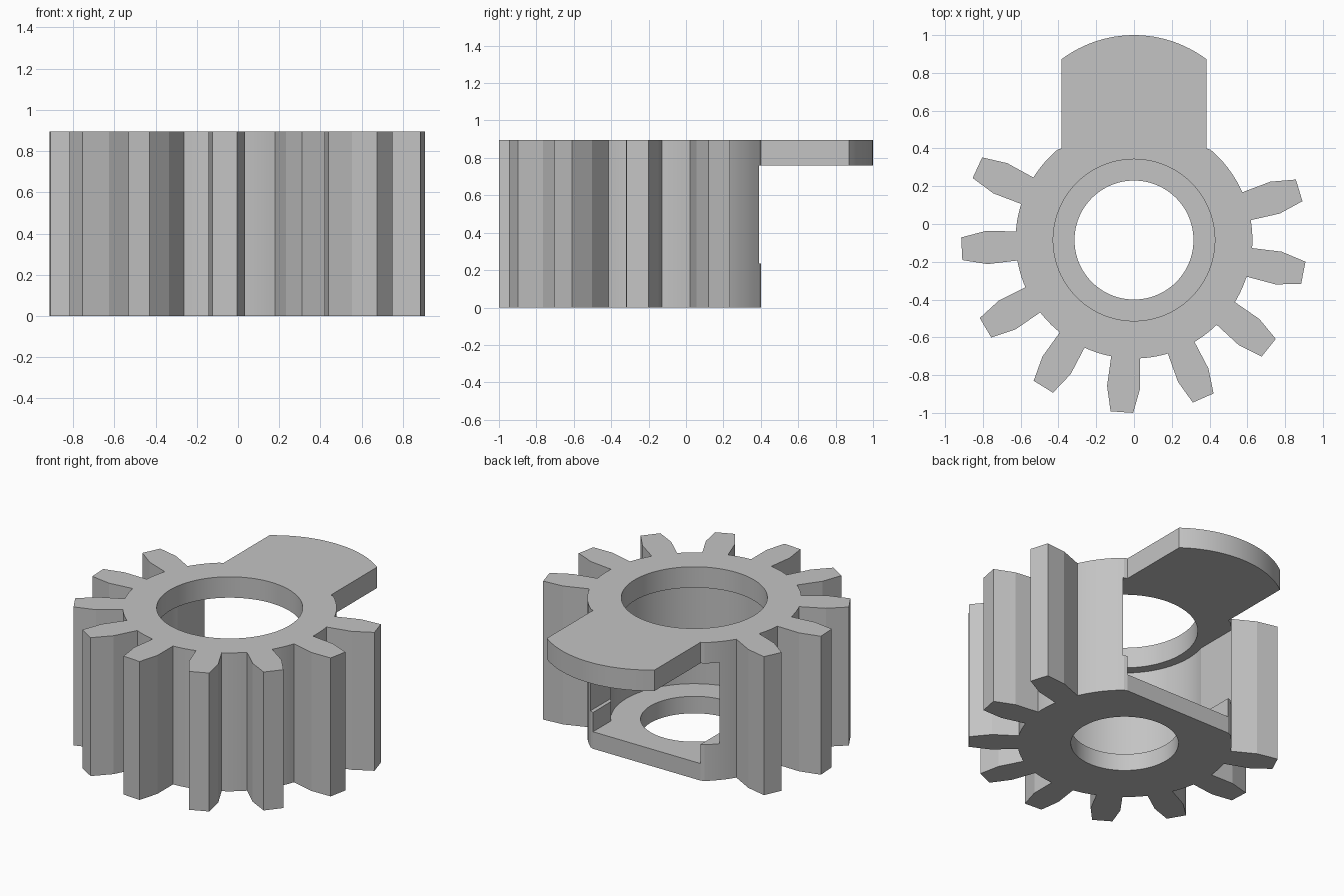
import bpy, bmesh
from math import sin, cos, asin, atan2, radians, degrees, pi

HEIGHT, ARM_Z, LEDGE_Z, FLOOR_Z = 0.895, 0.76, 0.235, 0.11
CY = -0.085                      # gear axis
ROOT_R, ARM_W, BACK_Y = 0.627, 0.385, 0.40

if "Cube" in bpy.data.objects:
    bpy.data.objects.remove(bpy.data.objects["Cube"])

grey = bpy.data.materials.new("plain grey")
grey.use_nodes = True
grey.diffuse_color = (0.55, 0.55, 0.55, 1)
grey.node_tree.nodes["Principled BSDF"].inputs["Base Color"].default_value = (0.55, 0.55, 0.55, 1)


def prism(name, outline, z0, z1):
    """Extrude a flat outline from z0 to z1."""
    bm = bmesh.new()
    face = bm.faces.new([bm.verts.new((x, y, z0)) for x, y in outline])
    top = bmesh.ops.extrude_face_region(bm, geom=[face])["geom"]
    for v in top:
        if isinstance(v, bmesh.types.BMVert):
            v.co.z = z1
    bmesh.ops.recalc_face_normals(bm, faces=bm.faces)
    mesh = bpy.data.meshes.new(name)
    bm.to_mesh(mesh)
    bm.free()
    mesh.materials.append(grey)
    obj = bpy.data.objects.new(name, mesh)
    bpy.context.collection.objects.link(obj)
    return obj


def arc(r, a0, a1, n, cy=CY):
    """Points on an arc, angles in degrees."""
    return [(r * cos(radians(a0 + (a1 - a0) * i / n)),
             cy + r * sin(radians(a0 + (a1 - a0) * i / n))) for i in range(n + 1)]


def circle(r):
    return arc(r, 0, 360, 96)[:-1]


def box(x0, x1, y0, y1):
    return [(x0, y0), (x1, y0), (x1, y1), (x0, y1)]


def boolean(target, tool, operation):
    bpy.context.view_layer.objects.active = target
    mod = target.modifiers.new(operation.lower(), "BOOLEAN")
    mod.object, mod.operation, mod.solver = tool, operation, "EXACT"
    bpy.ops.object.modifier_apply(modifier=mod.name)
    bpy.data.objects.remove(tool)


# Gear outline: nine teeth of a thirteen-tooth pitch, flat at the back
PITCH = 360 / 13
FIRST = 155.2
TOOTH = [(0.077, ROOT_R), (0.088, 0.78), (0.06, 0.913)]   # half width, radius
half = degrees(asin(TOOTH[0][0] / ROOT_R))
corner = degrees(atan2(BACK_Y - CY, ARM_W))

outline = [(-ARM_W, BACK_Y)]
outline += arc(ROOT_R, 180 - corner + 2, FIRST - half - 1.5, 6)
for k in range(9):
    angle = FIRST + k * PITCH
    a = radians(angle)
    flank = [(-w, r) for w, r in TOOTH] + [(w, r) for w, r in reversed(TOOTH)]
    for w, r in flank:
        r = (r * r - w * w) ** 0.5 if r == ROOT_R else r
        outline.append((r * cos(a) - w * sin(a), CY + r * sin(a) + w * cos(a)))
    if k < 8:
        outline += arc(ROOT_R, angle + half, angle + PITCH - half, 5)[1:-1]
outline += arc(ROOT_R, FIRST + 8 * PITCH + half + 1.5, 360 + corner - 2, 6)
outline.append((ARM_W, BACK_Y))
gear = prism("gear_body", outline, 0, HEIGHT)

# Pocket: round chamber, narrow opening below the ledges, wider one above
boolean(gear, prism("chamber", circle(0.49), FLOOR_Z, ARM_Z), "DIFFERENCE")
boolean(gear, prism("low_opening", box(-ARM_W, ARM_W, CY, 0.6), FLOOR_Z, LEDGE_Z + 0.05), "DIFFERENCE")
boolean(gear, prism("high_opening", box(-0.47, 0.41, CY, 0.6), LEDGE_Z, ARM_Z), "DIFFERENCE")

# Round-ended arm on the top plate
side = degrees(asin(ARM_W / 0.64))
arm = [(-ARM_W, 0.37), (ARM_W, 0.37)] + arc(0.64, 90 - side, 90 + side, 24, cy=0.36)
boolean(gear, prism("arm", arm, ARM_Z, HEIGHT), "UNION")

# Wide bore through the top plate, narrower one through the floor
boolean(gear, prism("top_bore", circle(0.428), ARM_Z - 0.1, 1), "DIFFERENCE")
boolean(gear, prism("floor_bore", circle(0.315), -0.1, FLOOR_Z + 0.1), "DIFFERENCE")

bpy.ops.object.select_all(action="DESELECT")
gear.select_set(True)
bpy.context.view_layer.objects.active = gear
bpy.ops.object.shade_smooth_by_angle(angle=radians(15))
